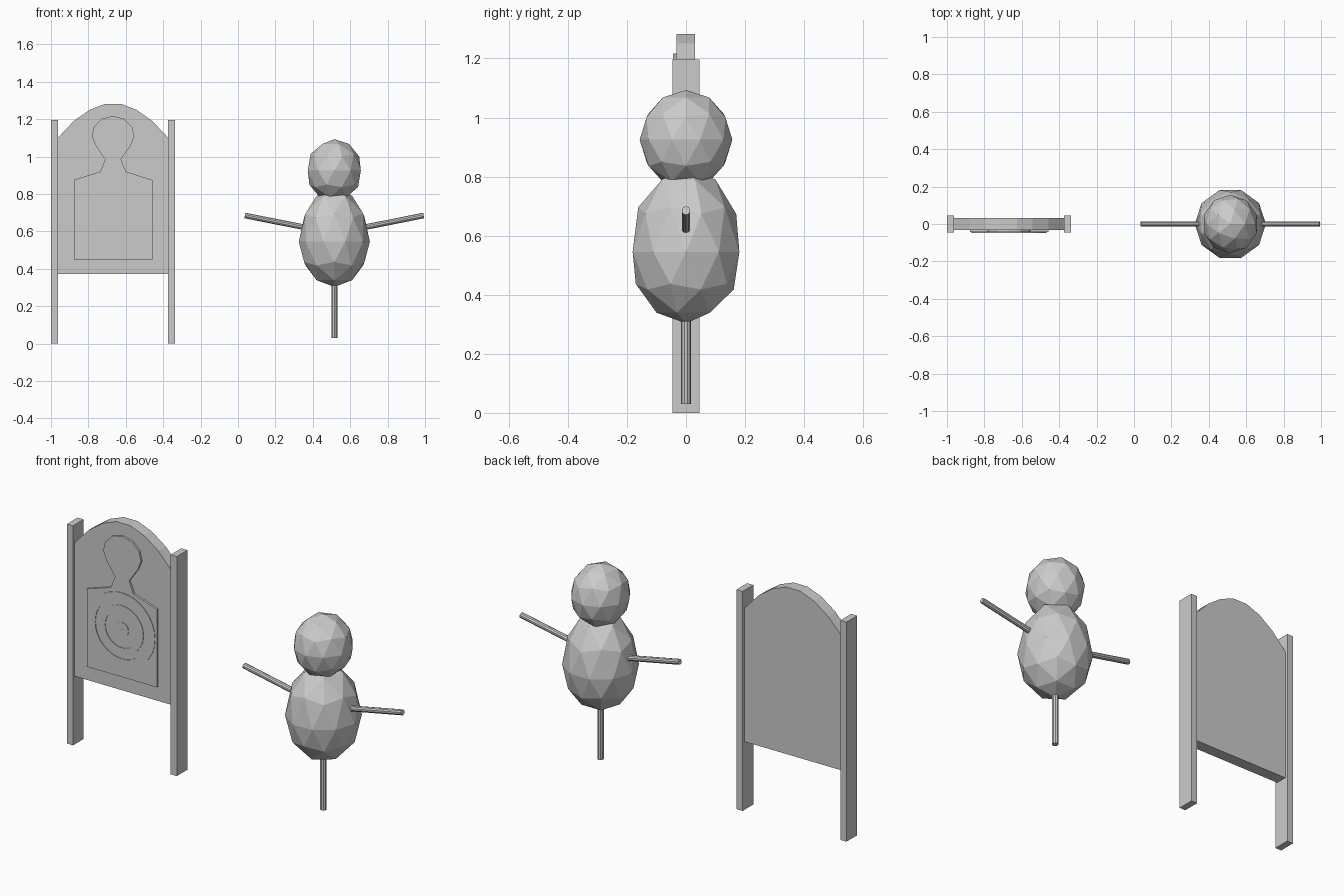
import bpy, bmesh, math
from mathutils import Vector

if "Cube" in bpy.data.objects:
    bpy.data.objects.remove(bpy.data.objects["Cube"], do_unlink=True)

grey = bpy.data.materials.new("plain_grey")
grey.use_nodes = True
colour = (0.6, 0.6, 0.6, 1)
grey.diffuse_color = colour
grey.node_tree.nodes["Principled BSDF"].inputs["Base Color"].default_value = colour

BOARD_X = -0.668
DUMMY_X = 0.515


def finish(name, bm):
    bmesh.ops.recalc_face_normals(bm, faces=bm.faces)
    mesh = bpy.data.meshes.new(name)
    bm.to_mesh(mesh)
    bm.free()
    mesh.materials.append(grey)
    ob = bpy.data.objects.new(name, mesh)
    bpy.context.collection.objects.link(ob)
    return ob


def slab(name, half_outline, front, back):
    """Extrude a left-right symmetric outline along y."""
    right = [(x, z) for x, z in half_outline]
    left = [(-x, z) for x, z in reversed(half_outline) if x > 0]
    bm = bmesh.new()
    face = bm.faces.new([bm.verts.new((BOARD_X + x, front, z)) for x, z in right + left])
    ext = bmesh.ops.extrude_face_region(bm, geom=[face])
    verts = [g for g in ext["geom"] if isinstance(g, bmesh.types.BMVert)]
    bmesh.ops.translate(bm, verts=verts, vec=(0, back - front, 0))
    return finish(name, bm)


def ring(name, outer, inner, z, front, back, sides=32):
    """Flat raised ring facing the front."""
    bm = bmesh.new()
    loops = []
    for r, y in ((outer, back), (outer, front), (inner, front), (inner, back)):
        loops.append([bm.verts.new((BOARD_X + r * math.cos(a), y, z + r * math.sin(a)))
                      for a in (math.tau * i / sides for i in range(sides))])
    for k in range(4):
        a, b = loops[k], loops[(k + 1) % 4]
        for i in range(sides):
            j = (i + 1) % sides
            bm.faces.new((a[i], a[j], b[j], b[i]))
    return finish(name, bm)


def stick(name, start, end, radius):
    start, end = Vector(start), Vector(end)
    axis = end - start
    bm = bmesh.new()
    bmesh.ops.create_cone(bm, cap_ends=True, segments=10, radius1=radius,
                          radius2=radius, depth=axis.length)
    ob = finish(name, bm)
    ob.location = (start + end) / 2
    ob.rotation_euler = axis.to_track_quat('Z', 'Y').to_euler()
    return ob


def faceted_ball(name, z, size, turn=0, low=1):
    """Low-poly ball; low flattens the bottom half."""
    bm = bmesh.new()
    bmesh.ops.create_icosphere(bm, subdivisions=2, radius=1)
    c, s = math.cos(turn), math.sin(turn)
    for v in bm.verts:
        x, y, h = v.co
        if h < 0:
            h *= low
        v.co = (DUMMY_X + (c * x - s * y) * size[0], (s * x + c * y) * size[1], z + h * size[2])
    return finish(name, bm)


# Target stand: two posts and an arched board
for side, name in ((1, "left_post"), (-1, "right_post")):
    bm = bmesh.new()
    bmesh.ops.create_cube(bm, size=1)
    for v in bm.verts:
        v.co = (BOARD_X + side * 0.313 + v.co.x * 0.037, v.co.y * 0.092, (v.co.z + 0.5) * 1.196)
    finish(name, bm)

slab("arched_board",
     [(0.295, 0.372), (0.295, 1.10), (0.21, 1.19), (0.125, 1.25), (0.042, 1.282)],
     -0.033, 0.031)

# Raised human outline on the board
slab("target_silhouette",
     [(0.21, 0.45), (0.21, 0.875), (0.068, 0.92), (0.042, 0.985), (0.094, 1.06),
      (0.114, 1.11), (0.102, 1.16), (0.06, 1.202), (0, 1.217)],
     -0.044, -0.030)

# Target rings and centre dot
for name, outer, inner in (("outer_ring", 0.2, 0.16), ("middle_ring", 0.13, 0.1),
                           ("centre_dot", 0.04, 0.001)):
    ring(name, outer, inner, 0.71, -0.047, -0.032)

# Training dummy
faceted_ball("dummy_body", 0.545, (0.19, 0.19, 0.288), math.pi / 2, 0.84)
faceted_ball("dummy_head", 0.925, (0.149, 0.157, 0.168))
stick("dummy_leg", (DUMMY_X, 0, 0.03), (DUMMY_X, 0, 0.5), 0.017)
for side, name in ((1, "left_arm"), (-1, "right_arm")):
    stick(name, (DUMMY_X + side * 0.15, 0, 0.62), (DUMMY_X + side * 0.478, 0, 0.685), 0.015)
